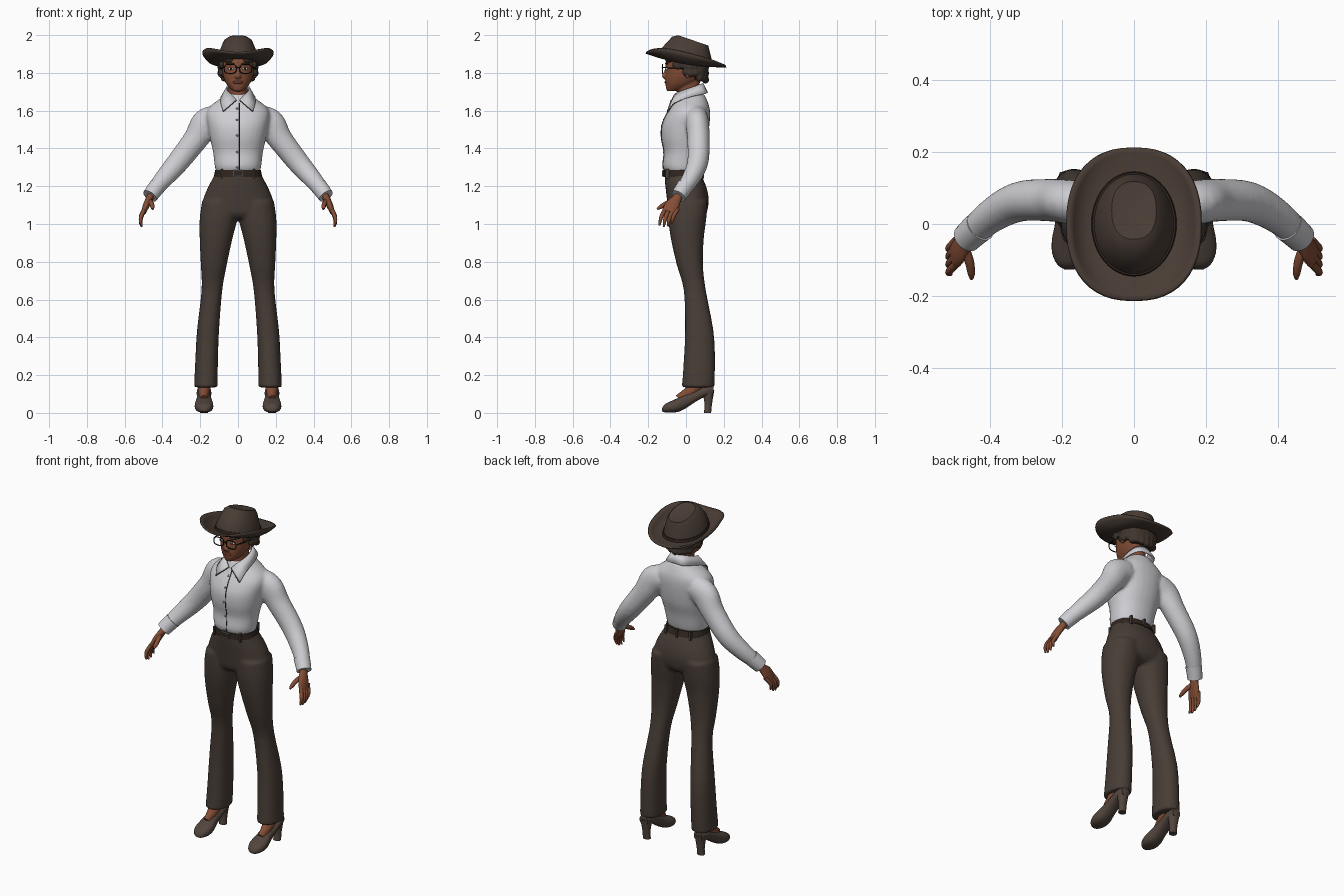
import bpy, bmesh, math
from mathutils import Vector, Matrix

cube = bpy.data.objects.get("Cube")
if cube:
    bpy.data.objects.remove(cube, do_unlink=True)


def material(name, *rgb):
    m = bpy.data.materials.new(name)
    m.use_nodes = True
    m.diffuse_color = (*rgb, 1)
    bsdf = m.node_tree.nodes["Principled BSDF"]
    bsdf.inputs["Base Color"].default_value = (*rgb, 1)
    bsdf.inputs["Roughness"].default_value = 0.8
    return m


SHIRT = material("white cotton", .62, .62, .65)
TROUSER = material("brown wool", .065, .047, .037)
FELT = material("brown felt", .066, .046, .035)
TRIM = material("dark leather", .03, .019, .014)
SKIN = material("brown skin", .23, .075, .036)
HAIR = material("dark hair", .05, .035, .026)
BLACK = material("black frame", .01, .01, .01)
METAL = material("buckle metal", .3, .28, .26)
SHOE = material("shoe leather", .085, .06, .047)
LIPS = material("lip", .17, .04, .03)


def finish(name, bm, mat, voxel=0, solid=0, angle=50):
    """Turn a bmesh into a shaded object, optionally fused or thickened."""
    bmesh.ops.recalc_face_normals(bm, faces=bm.faces)
    mesh = bpy.data.meshes.new(name)
    bm.to_mesh(mesh)
    bm.free()
    mesh.materials.append(mat)
    mesh.polygons.foreach_set("use_smooth", [True] * len(mesh.polygons))
    mesh.set_sharp_from_angle(angle=math.radians(angle))
    ob = bpy.data.objects.new(name, mesh)
    bpy.context.collection.objects.link(ob)
    if voxel:
        r = ob.modifiers.new("fuse", "REMESH")
        r.mode, r.voxel_size, r.use_smooth_shade = "VOXEL", voxel, True
        s = ob.modifiers.new("soften", "SMOOTH")
        s.factor, s.iterations = .5, 5
    if solid:
        s = ob.modifiers.new("thickness", "SOLIDIFY")
        s.thickness, s.offset = solid, 0
    return ob


def spline(rows, steps):
    """Catmull-Rom interpolation of rows of numbers."""
    out = []
    for i in range(len(rows) - 1):
        a, b, c, d = (rows[max(0, min(len(rows) - 1, i + k))] for k in (-1, 0, 1, 2))
        for s in range(steps):
            t = s / steps
            out.append([q + t * (r - p) / 2 + t * t * (p - 2.5 * q + 2 * r - s3 / 2)
                        + t ** 3 * (1.5 * (q - r) + (s3 - p) / 2) for p, q, r, s3 in zip(a, b, c, d)])
    return out + [list(rows[-1])]


def skin_rings(bm, rings, closed=True, caps=True):
    vs = [[bm.verts.new(p) for p in ring] for ring in rings]
    n = len(vs[0])
    for a, b in zip(vs, vs[1:]):
        for i in range(n if closed else n - 1):
            j = (i + 1) % n
            bm.faces.new((a[i], a[j], b[j], b[i]))
    if caps:
        bm.faces.new(vs[0])
        bm.faces.new(vs[-1])


def oval(c, u, v, power=2.0, n=28):
    ring = []
    for i in range(n):
        a = math.tau * i / n
        co, si = math.cos(a), math.sin(a)
        ring.append(c + u * math.copysign(abs(co) ** (2 / power), co)
                    + v * math.copysign(abs(si) ** (2 / power), si))
    return ring


def column(bm, rows, side=1, power=2.2, steps=3, caps=True):
    """Stack of ovals; each row is z, x low, x high, y front, y back."""
    skin_rings(bm, [oval(Vector((side * (a + b) / 2, (f + k) / 2, z)), Vector(((b - a) / 2, 0, 0)),
                         Vector((0, (k - f) / 2, 0)), power) for z, a, b, f, k in spline(rows, steps)], caps=caps)


def centred(rows):
    return [(z, -w, w, f, b) for z, w, f, b in rows]


def limb(bm, rows, side=1, steps=4, n=20):
    """Tube through rows of x, y, z, thickness, breadth."""
    pts = spline(rows, steps)
    pos = [Vector((p[0] * side, p[1], p[2])) for p in pts]
    rings = []
    for i, p in enumerate(pts):
        t = pos[min(i + 1, len(pos) - 1)] - pos[max(i - 1, 0)]
        u = t.cross(Vector((0, 1, 0))).normalized()
        rings.append(oval(pos[i], u * p[3], t.cross(u).normalized() * p[4], n=n))
    skin_rings(bm, rings)


def ball(bm, centre, size):
    bmesh.ops.create_uvsphere(bm, u_segments=16, v_segments=10, radius=1,
                              matrix=Matrix.Translation(centre) @ Matrix.Diagonal((*size, 1)))


def wire(name, points, radius, mat, cyclic=False):
    cu = bpy.data.curves.new(name, "CURVE")
    cu.dimensions, cu.bevel_depth, cu.bevel_resolution = "3D", radius, 1
    sp = cu.splines.new("POLY")
    sp.points.add(len(points) - 1)
    for p, co in zip(sp.points, points):
        p.co = (*co, 1)
    sp.use_cyclic_u = cyclic
    cu.materials.append(mat)
    bpy.context.collection.objects.link(bpy.data.objects.new(name, cu))


# Trousers: pelvis and two flared legs fused together
bm = bmesh.new()
column(bm, centred([(1.28, .115, -.112, .07), (1.24, .135, -.113, .09), (1.18, .166, -.107, .113),
                    (1.12, .186, -.1, .12), (1.06, .18, -.092, .11), (1.03, .15, -.07, .08)]))
leg = [(1.12, .01, .19, -.095, .115), (1.03, .004, .203, -.094, .108), (.92, .03, .203, -.08, .094),
       (.78, .06, .197, -.048, .09), (.65, .083, .193, -.012, .105), (.44, .1, .217, -.005, .145),
       (.28, .106, .226, -.012, .154), (.135, .108, .233, -.022, .15)]
for s in (-1, 1):
    column(bm, leg, s)
finish("trousers", bm, TROUSER, voxel=.01)

# Shirt: torso and sleeves fused together
TORSO = [(1.275, .116, -.11, .068), (1.31, .124, -.123, .078), (1.38, .132, -.117, .092),
         (1.45, .148, -.13, .113), (1.52, .16, -.129, .124), (1.58, .168, -.105, .128),
         (1.62, .152, -.08, .124), (1.66, .1, -.06, .11), (1.69, .065, -.045, .095)]
sleeve = [(.11, .055, 1.56, .07, .062), (.17, .06, 1.53, .08, .062), (.225, .066, 1.447, .066, .06),
          (.32, .062, 1.325, .059, .056), (.4, .02, 1.232, .049, .047), (.455, -.03, 1.165, .039, .039)]
bm = bmesh.new()
column(bm, centred(TORSO))
for s in (-1, 1):
    limb(bm, sleeve, s)
finish("shirt", bm, SHIRT, voxel=.01)

# Cuffs
bm = bmesh.new()
for s in (-1, 1):
    limb(bm, [(.427, -.005, 1.2, .045, .045), (.447, -.022, 1.174, .043, .043), (.466, -.04, 1.148, .041, .041)], s)
finish("cuffs", bm, SHIRT)

# Shirt collar: folded strip with two front points
bm = bmesh.new()
half = [(.008, -.074, 1.655, .078, -.095, 1.595), (.04, -.052, 1.69, .09, -.062, 1.64),
        (.06, .01, 1.715, .088, .02, 1.672), (.045, .07, 1.737, .06, .1, 1.69),
        (0, .088, 1.745, 0, .112, 1.695)]
full = half + [(-a, b, c, -d, e, f) for a, b, c, d, e, f in half[-2::-1]]
skin_rings(bm, [(Vector(r[:3]), Vector(r[3:])) for r in spline(full, 4)], closed=False, caps=False)
finish("shirt_collar", bm, SHIRT, solid=.008)
for s in (-1, 1):
    wire("collar_edge", [(s * r[3], r[4] - .003, r[5]) for r in half[:3]], .002, TRIM)
    wire("collar_front_edge", [(s * .008, -.079, 1.655), (s * .078, -.1, 1.595)], .002, TRIM)

# Button placket seam and buttons
front = [r for r in spline(TORSO, 4) if r[0] < 1.65]
wire("placket_seam", [(.008, r[2], r[0]) for r in front], .0025, TRIM)
bm = bmesh.new()
for r in front[3::5]:
    ball(bm, (-.004, r[2], r[0]), (.006, .004, .006))
finish("shirt_buttons", bm, METAL)

# Belt with loops and buckle
bm = bmesh.new()
column(bm, centred([(1.25, .128, -.119, .09), (1.285, .121, -.118, .077)]))
finish("belt", bm, TRIM)
bm = bmesh.new()
for x, y in ((-.085, -.1), (.085, -.1), (-.08, .072), (.08, .072), (0, .086)):
    bmesh.ops.create_cube(bm, size=1, matrix=Matrix.Translation((x, y, 1.266)) @ Matrix.Diagonal((.012, .018, .05, 1)))
finish("belt_loops", bm, TROUSER)
wire("belt_buckle", [(x, -.123, z) for x, z in ((-.024, 1.253), (.024, 1.253), (.024, 1.283), (-.024, 1.283))],
     .004, METAL, True)

# Hands
bm = bmesh.new()
for s in (-1, 1):
    limb(bm, [(.452, -.026, 1.175, .02, .024), (.466, -.045, 1.14, .019, .024),
              (.485, -.072, 1.1, .018, .038), (.5, -.088, 1.062, .013, .04)], s)
    for i in range(4):
        y, drop = -.12 + .022 * i, (.008, 0, .004, .018)[i]
        limb(bm, [(.494, y + .01, 1.08, .011, .011), (.511, y - .008, 1.04 + drop / 2, .011, .011),
                  (.516, y - .016, 1.01 + drop, .009, .009), (.51, y - .02, .985 + drop, .005, .005)], s, n=10)
    limb(bm, [(.472, -.065, 1.125, .014, .014), (.458, -.105, 1.108, .013, .013),
              (.453, -.135, 1.09, .011, .011), (.452, -.153, 1.078, .005, .005)], s, n=10)
finish("hands", bm, SKIN)

# Shoes with tall heels, and the skin of the feet above them
shoe = [(-.126, .008, .026, .014), (-.112, .003, .046, .034), (-.08, .002, .062, .048), (-.04, .006, .08, .048),
        (0, .025, .1, .04), (.05, .058, .118, .038), (.1, .085, .14, .038), (.145, .092, .145, .026)]
shoes, feet = bmesh.new(), bmesh.new()
for s in (-1, 1):
    skin_rings(shoes, [oval(Vector((s * .18, y, (a + b) / 2)), Vector((w, 0, 0)), Vector((0, 0, (b - a) / 2)), 2.4)
                       for y, a, b, w in spline(shoe, 3)])
    column(shoes, [(0, .158, .202, .095, .133), (.05, .157, .203, .098, .138), (.12, .146, .214, .085, .15)], s)
    limb(feet, [(.18, -.03, .065, .02, .036), (.18, .01, .1, .028, .033),
                (.178, .06, .15, .036, .033), (.175, .075, .21, .04, .035)], s)
finish("shoes", shoes, SHOE)
finish("feet", feet, SKIN)

# Head, neck, nose and ears
bm = bmesh.new()
column(bm, centred([(1.703, .024, -.1, -.05), (1.72, .044, -.106, .01), (1.745, .064, -.109, .05), (1.78, .078, -.11, .08),
                    (1.82, .085, -.108, .098), (1.86, .086, -.107, .1), (1.9, .07, -.09, .09)]))
column(bm, centred([(1.63, .06, -.06, .08), (1.69, .05, -.045, .068), (1.76, .052, -.05, .075)]))
column(bm, centred([(1.765, .012, -.112, -.08), (1.777, .02, -.124, -.08), (1.787, .016, -.127, -.08),
                    (1.81, .008, -.115, -.08), (1.835, .007, -.108, -.08)]))
for s in (-1, 1):
    ball(bm, (s * .09, .01, 1.8), (.011, .018, .03))
finish("head", bm, SKIN, voxel=.004)

# Eyes, brows and lips
parts = {"eyes": (SHIRT, .038, -.102, 1.822, (.014, .008, .008)),
         "pupils": (BLACK, .038, -.107, 1.822, (.006, .005, .007)),
         "eyebrows": (HAIR, .04, -.103, 1.849, (.023, .008, .005)),
         "lips": (LIPS, .007, -.106, 1.75, (.02, .008, .008))}
for name, (mat, x, y, z, size) in parts.items():
    bm = bmesh.new()
    for s in (-1, 1):
        ball(bm, (s * x, y, z), size)
    finish(name, bm, mat)

# Short wavy hair: cap, curls round the back and temples
bm = bmesh.new()
column(bm, centred([(1.765, .065, .03, .095), (1.79, .085, .03, .115), (1.83, .096, .012, .12), (1.87, .098, -.03, .118)]))
for i in range(13):
    a = math.pi * (i - 1) / 10
    for k in range(3):
        z = 1.77 + .034 * k + .006 * math.sin(5 * i)
        if k or 2 < i < 10:
            ball(bm, (.09 * math.cos(a), .025 + .078 * math.sin(a), z), (.02, .02, .022))
for s in (-1, 1):
    ball(bm, (s * .087, -.04, 1.845), (.014, .035, .028))
    ball(bm, (s * .055, -.09, 1.868), (.035, .022, .014))
finish("hair", bm, HAIR, voxel=.006)

# Glasses
for s in (-1, 1):
    wire("glasses_rim", oval(Vector((s * .041, -.124, 1.821)), Vector((.032, 0, 0)), Vector((0, 0, .024)), 3),
         .003, BLACK, True)
    wire("glasses_arm", [(s * .073, -.123, 1.828), (s * .09, -.06, 1.826), (s * .095, .015, 1.822)], .003, BLACK)
wire("glasses_bridge", [(-.01, -.124, 1.826), (0, -.126, 1.829), (.01, -.124, 1.826)], .003, BLACK)


# Hat: upswept brim, band and creased crown
def seat(y):
    return 1.85 - .17 * y + .45 * y * y


def hat_ring(t, rx, ry, lift=0):
    ring = oval(Vector((0, 0, 0)), Vector((rx, 0, 0)), Vector((0, ry, 0)), 2 + .35 * t, 48)
    for p in ring:
        p.z = seat(p.y) + lift + t * t * (p.x / .185) ** 2 * (.058 - .08 * p.y)
    return ring


bm = bmesh.new()
skin_rings(bm, [hat_ring(k / 6, .1 + .085 * k / 6, .128 + .085 * k / 6) for k in range(7)], caps=False)
finish("hat_brim", bm, FELT, solid=.009)
bm = bmesh.new()
skin_rings(bm, [hat_ring(0, .119, .146, .004), hat_ring(0, .116, .143, .02)])
finish("hat_band", bm, TRIM)
bm = bmesh.new()
rings = [hat_ring(0, .115, .142), hat_ring(0, .106, .134, .045)]
for rx, ry, cy, drop in ((.078, .098, .025, .018), (.062, .08, .038, 0), (.045, .06, .042, .004), (.012, .02, .045, .01)):
    top = oval(Vector((0, cy, 0)), Vector((rx, 0, 0)), Vector((0, ry, 0)), 2.4, 48)
    for p in top:
        p.z = 1.985 - .34 * p.y - drop
    rings.append(top)
skin_rings(bm, rings)
finish("hat_crown", bm, FELT, angle=40)
